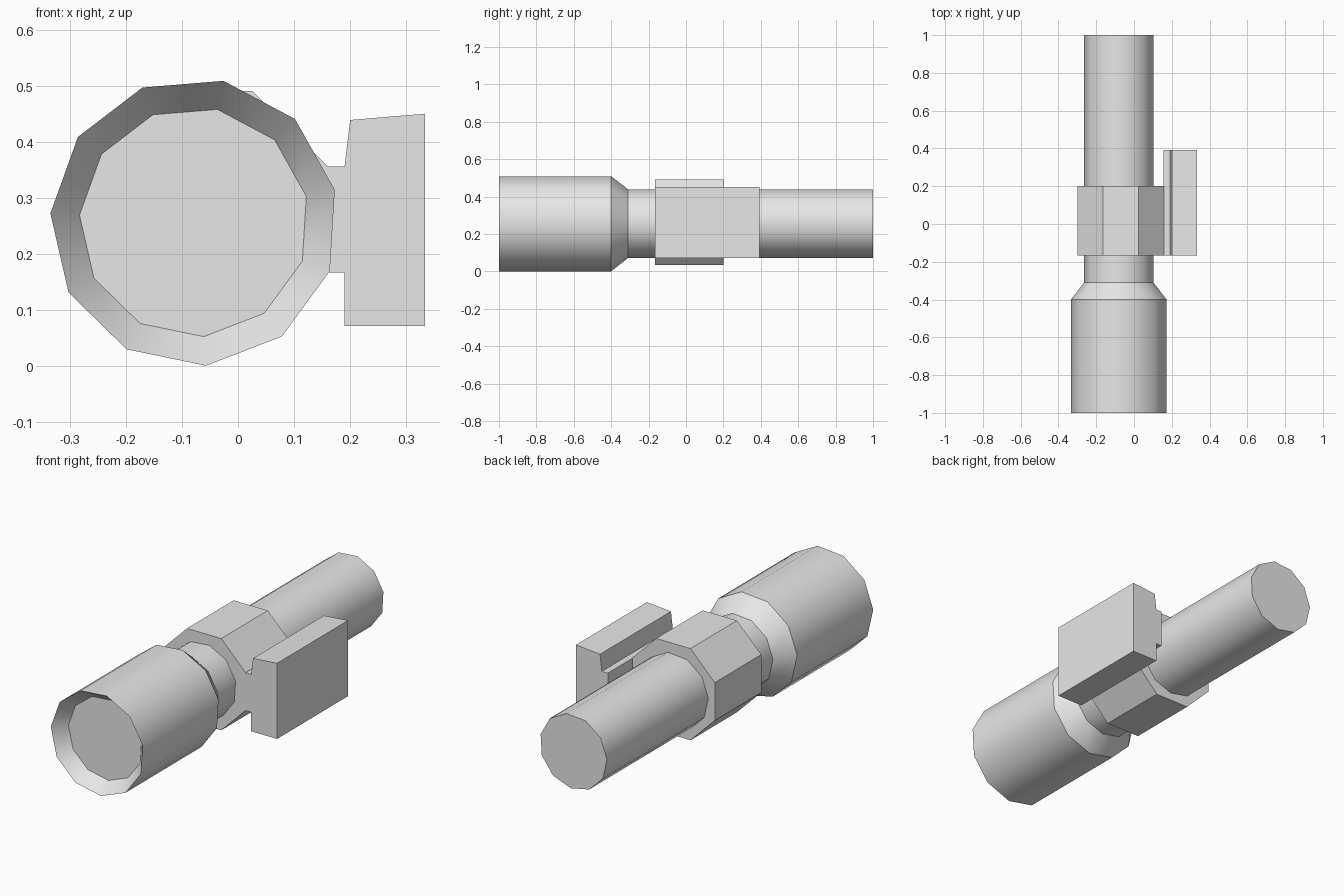
import bpy, bmesh, math

cube = bpy.data.objects.get("Cube")
if cube:
    bpy.data.objects.remove(cube, do_unlink=True)

grey = bpy.data.materials.new("plain_grey")
grey.use_nodes = True
grey.diffuse_color = (0.8, 0.8, 0.8, 1)
grey.node_tree.nodes["Principled BSDF"].inputs["Base Color"].default_value = (0.8, 0.8, 0.8, 1)

AXIS_X, AXIS_Z = -0.078, 0.257   # centre line of the torch


def loft(name, loops, smooth=False):
    """Bridge matching (x, y, z) loops in order and cap both ends."""
    bm = bmesh.new()
    rings = [[bm.verts.new(p) for p in loop] for loop in loops]
    n = len(rings[0])
    for a, b in zip(rings, rings[1:]):
        for i in range(n):
            j = (i + 1) % n
            bm.faces.new((a[i], a[j], b[j], b[i]))
    bm.faces.new(rings[0])
    bm.faces.new(rings[-1])
    bmesh.ops.recalc_face_normals(bm, faces=bm.faces)
    mesh = bpy.data.meshes.new(name)
    bm.to_mesh(mesh)
    bm.free()
    mesh.materials.append(grey)
    obj = bpy.data.objects.new(name, mesh)
    bpy.context.collection.objects.link(obj)
    if smooth:
        bpy.ops.object.select_all(action='DESELECT')
        obj.select_set(True)
        bpy.context.view_layer.objects.active = obj
        bpy.ops.object.shade_smooth_by_angle(angle=math.radians(35))
    return obj


def ring(y, r, sides=11, start=12.9, cx=AXIS_X, cz=AXIS_Z):
    angles = [math.radians(start + 360 * i / sides) for i in range(sides)]
    return [(cx + r * math.cos(a), y, cz + r * math.sin(a)) for a in angles]


def extrude(name, profile, y0, y1):
    return loft(name, [[(x, y, z) for x, z in profile] for y in (y0, y1)])


# Wide head: recessed lens, flared rim, barrel and rear taper
loft("lamp_head", [ring(-0.935, 0.205), ring(-1.0, 0.257),
                   ring(-0.4, 0.257), ring(-0.31, 0.186)], smooth=True)

# Long rear tube
loft("body_tube", [ring(-0.315, 0.186), ring(1.0, 0.186)], smooth=True)

# Octagonal clamp around the tube
octagon_radius = 0.229 / math.cos(math.pi / 8)
loft("clamp_collar", [ring(y, octagon_radius, 8, 22.5, -0.07, 0.262)
                      for y in (-0.167, 0.2)])

# Side mount: neck and upright plate in one profile
mount_profile = [(0.157, 0.167), (0.19, 0.167), (0.19, 0.072), (0.333, 0.072),
                 (0.333, 0.45), (0.2, 0.439), (0.19, 0.356), (0.157, 0.356)]
extrude("side_mount", mount_profile, -0.167, 0.393)
